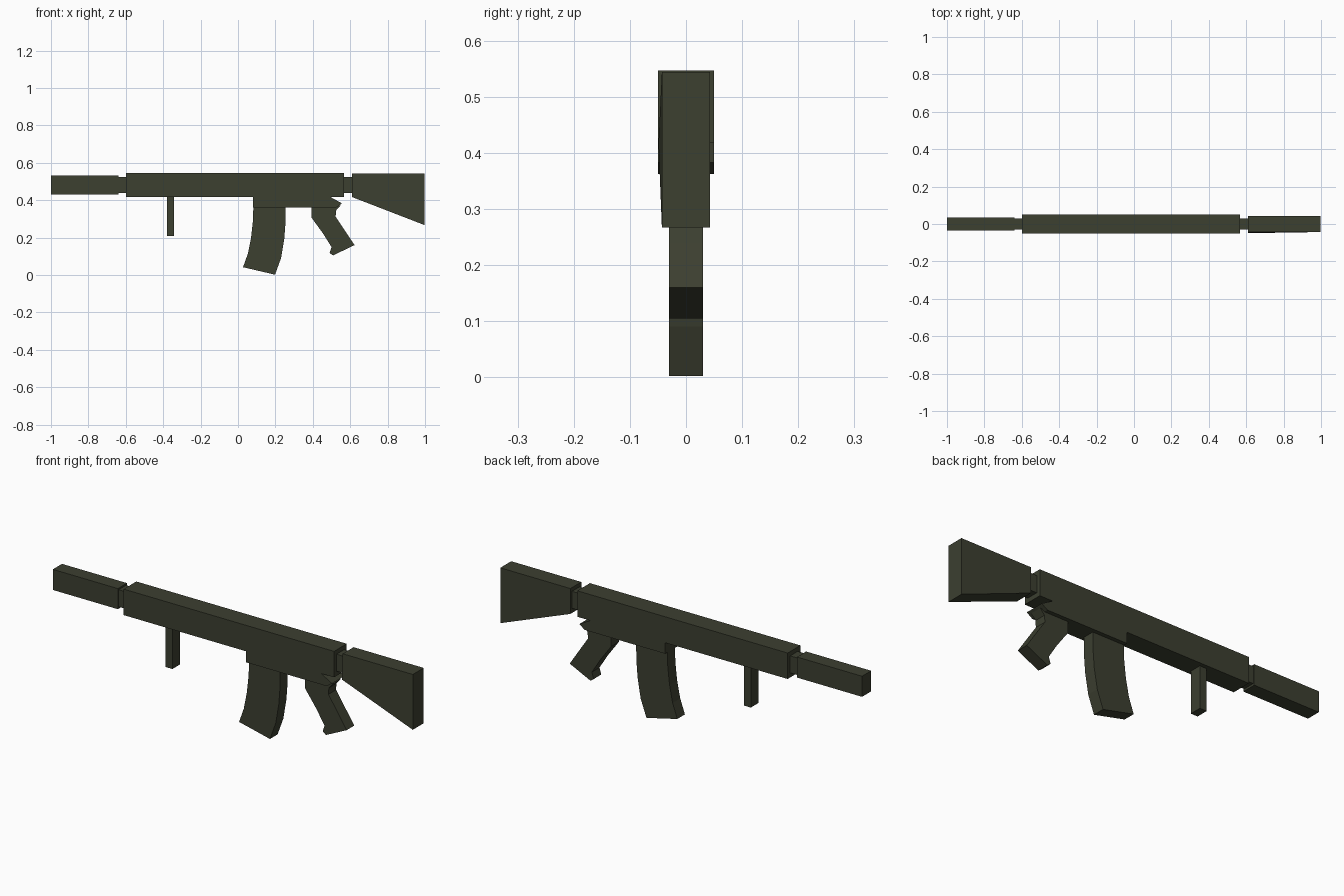
import bpy, bmesh

if "Cube" in bpy.data.objects:
    bpy.data.objects.remove(bpy.data.objects["Cube"])

olive = bpy.data.materials.new("dark_olive")
olive.diffuse_color = (0.045, 0.05, 0.03, 1)
olive.use_nodes = True
olive.node_tree.nodes["Principled BSDF"].inputs["Base Color"].default_value = olive.diffuse_color


def extrude(name, profile, half_width):
    """Extrude an x-z outline symmetrically along y."""
    bm = bmesh.new()
    face = bm.faces.new([bm.verts.new((x, -half_width, z)) for x, z in profile])
    res = bmesh.ops.extrude_face_region(bm, geom=[face], use_keep_orig=True)
    back = [g for g in res["geom"] if isinstance(g, bmesh.types.BMVert)]
    bmesh.ops.translate(bm, vec=(0, 2 * half_width, 0), verts=back)
    bmesh.ops.recalc_face_normals(bm, faces=bm.faces)
    mesh = bpy.data.meshes.new(name)
    bm.to_mesh(mesh)
    bm.free()
    mesh.materials.append(olive)
    obj = bpy.data.objects.new(name, mesh)
    bpy.context.collection.objects.link(obj)
    return obj


def block(name, x0, x1, z0, z1, half_width):
    return extrude(name, [(x0, z0), (x1, z0), (x1, z1), (x0, z1)], half_width)


# Straight boxes along the barrel axis
block("muzzle_tube", -1.0, -0.64, 0.43, 0.533, 0.036)
block("muzzle_neck", -0.64, -0.598, 0.44, 0.525, 0.03)
block("upper_body", -0.598, 0.567, 0.417, 0.547, 0.05)
block("stock_neck", 0.567, 0.61, 0.44, 0.525, 0.03)
block("front_handle", -0.38, -0.342, 0.208, 0.417, 0.03)

# Lower body with the pointed rear spur
extrude("lower_body", [(0.08, 0.362), (0.525, 0.362), (0.556, 0.383),
                       (0.495, 0.417), (0.08, 0.417)], 0.05)

# Curved magazine
extrude("magazine", [(0.082, 0.362), (0.08, 0.29), (0.07, 0.2), (0.053, 0.115),
                     (0.027, 0.042), (0.198, 0.002), (0.23, 0.09),
                     (0.247, 0.19), (0.254, 0.28), (0.255, 0.362)], 0.03)

# Rear grip
extrude("rear_grip", [(0.393, 0.362), (0.393, 0.307), (0.455, 0.222), (0.5, 0.15),
                      (0.49, 0.118), (0.508, 0.105), (0.623, 0.16),
                      (0.57, 0.24), (0.522, 0.312), (0.524, 0.345),
                      (0.548, 0.372), (0.53, 0.372)], 0.03)

# Tapered stock, flared slightly at its lower front corner
stock = extrude("stock", [(0.61, 0.417), (0.998, 0.267), (0.998, 0.544), (0.61, 0.544)], 0.043)
for v in stock.data.vertices:
    if v.co.y < 0 and v.co.x < 0.7 and v.co.z < 0.5:
        v.co.y = -0.049
